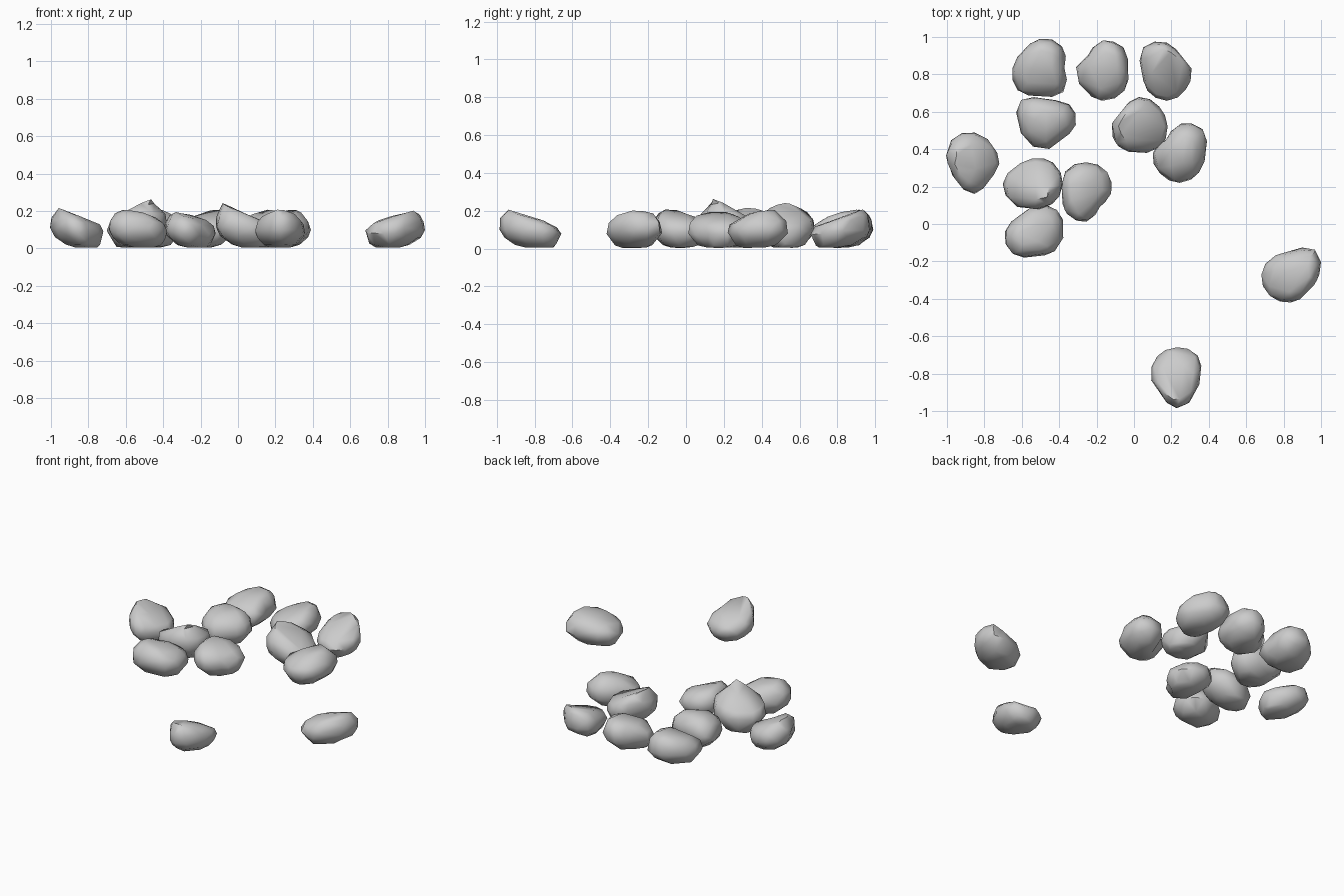
import bpy, bmesh, math, random

if "Cube" in bpy.data.objects:
    bpy.data.objects.remove(bpy.data.objects["Cube"])

random.seed(4)
SIDES = 16
# height fraction, width fraction of each horizontal ring
RINGS = [(0.0, 0.40), (0.07, 0.66), (0.26, 0.90), (0.47, 1.0),
         (0.70, 0.93), (0.90, 0.70), (1.0, 0.38)]


def outline(radii, x0, x1, y0, y1):
    """Smooth the 8 radii (E, NE, N ...) to 16 points filling the footprint."""
    n = len(radii)
    pts = []
    for i in range(SIDES):
        k = i // 2
        a, b, c, d = (radii[(k + j) % n] for j in (-1, 0, 1, 2))
        r = b if i % 2 == 0 else (9 * (b + c) - a - d) / 16
        t = math.tau * i / SIDES
        pts.append((r * math.cos(t), r * math.sin(t)))
    xs, ys = zip(*pts)
    sx, sy = (x1 - x0) / (max(xs) - min(xs)), (y1 - y0) / (max(ys) - min(ys))
    return [(x0 + (x - min(xs)) * sx, y0 + (y - min(ys)) * sy) for x, y in pts]


def rock(name, box, height, lean, radii, top=1.0):
    """Stone lofted through rings; it leans and slopes up towards one side."""
    x0, x1, y0, y1 = box
    cx, cy = (x0 + x1) / 2, (y0 + y1) / 2
    pts = outline(radii, *box)
    bm = bmesh.new()
    loops = []
    for f, s in RINGS:
        shift = (f - 0.47) * 2
        ring = []
        for i, (x, y) in enumerate(pts):
            t = math.tau * i / SIDES
            k = s * (top if f > 0.8 else 1) * random.uniform(0.97, 1.03) if s < 1 else 1
            # sloping top: drops on the side away from the lean
            slope = lean[0] * math.cos(t) + lean[1] * math.sin(t)
            drop = f * 3.5 * max(0, 0.38 * math.hypot(*lean) - s * slope)
            z = height * (f - drop * f) + 0.005 * (1 - f)
            ring.append(bm.verts.new((cx + (x - cx) * k + lean[0] * shift * (1.2 - s),
                                      cy + (y - cy) * k + lean[1] * shift * (1.2 - s), z)))
        loops.append(ring)
    for a, b in zip(loops, loops[1:]):
        for i in range(SIDES):
            j = (i + 1) % SIDES
            bm.faces.new((a[i], a[j], b[j], b[i]))
    bm.faces.new(loops[0][::-1])
    bm.faces.new(loops[-1])
    me = bpy.data.meshes.new(name)
    bm.to_mesh(me)
    bm.free()
    ob = bpy.data.objects.new(name, me)
    bpy.context.collection.objects.link(ob)
    bpy.ops.object.select_all(action='DESELECT')
    ob.select_set(True)
    bpy.context.view_layer.objects.active = ob
    # irregular chipped facets
    dec = ob.modifiers.new("chip", 'DECIMATE')
    dec.ratio = 0.42
    bpy.ops.object.modifier_apply(modifier=dec.name)
    bpy.ops.object.shade_smooth_by_angle(angle=math.radians(50))


# back row
rock("rock_back_left", (-.65, -.36, .68, .99), .205, (.02, .04), (24, 31, 29, 24, 27, 31, 28, 33))
rock("rock_back_middle", (-.31, -.03, .66, .985), .205, (.03, .04), (25, 29, 29, 20, 26, 27, 31, 30))
rock("rock_back_right", (.03, .31, .66, .975), .205, (0, .07), (25, 21, 28, 33, 25, 27, 29, 26))
# second row
rock("rock_inner_left", (-.63, -.31, .40, .68), .21, (0, .02), (28, 30, 25, 35, 27, 25, 24, 20))
rock("rock_inner_right", (-.12, .18, .38, .68), .24, (-.07, 0), (28, 27, 28, 22, 26, 27, 25, 28), .9)
rock("rock_right", (.10, .39, .22, .54), .205, (.02, .03), (26, 32, 28, 19, 27, 28, 29, 27), .9)
rock("rock_far_left", (-1, -.72, .16, .49), .215, (-.06, 0), (26, 26, 30, 32, 26, 24, 29, 22), .9)
# front cluster
rock("rock_peaked", (-.70, -.38, .08, .35), .26, (.05, -.05), (29, 28, 24, 24, 30, 27, 23, 26), .7)
rock("rock_centre", (-.39, -.12, .01, .33), .195, (-.04, 0), (24, 29, 30, 30, 24, 27, 27, 18))
rock("rock_front_left", (-.69, -.375, -.18, .10), .205, (-.03, -.02), (28, 30, 25, 22, 29, 31, 24, 27))
# loose outliers
rock("rock_loose_right", (.68, 1, -.42, -.125), .2, (.05, 0), (27, 33, 22, 24, 29, 29, 27, 23))
rock("rock_loose_front", (.09, .36, -.985, -.66), .205, (0, -.07), (24, 30, 29, 28, 26, 23, 30, 25))
